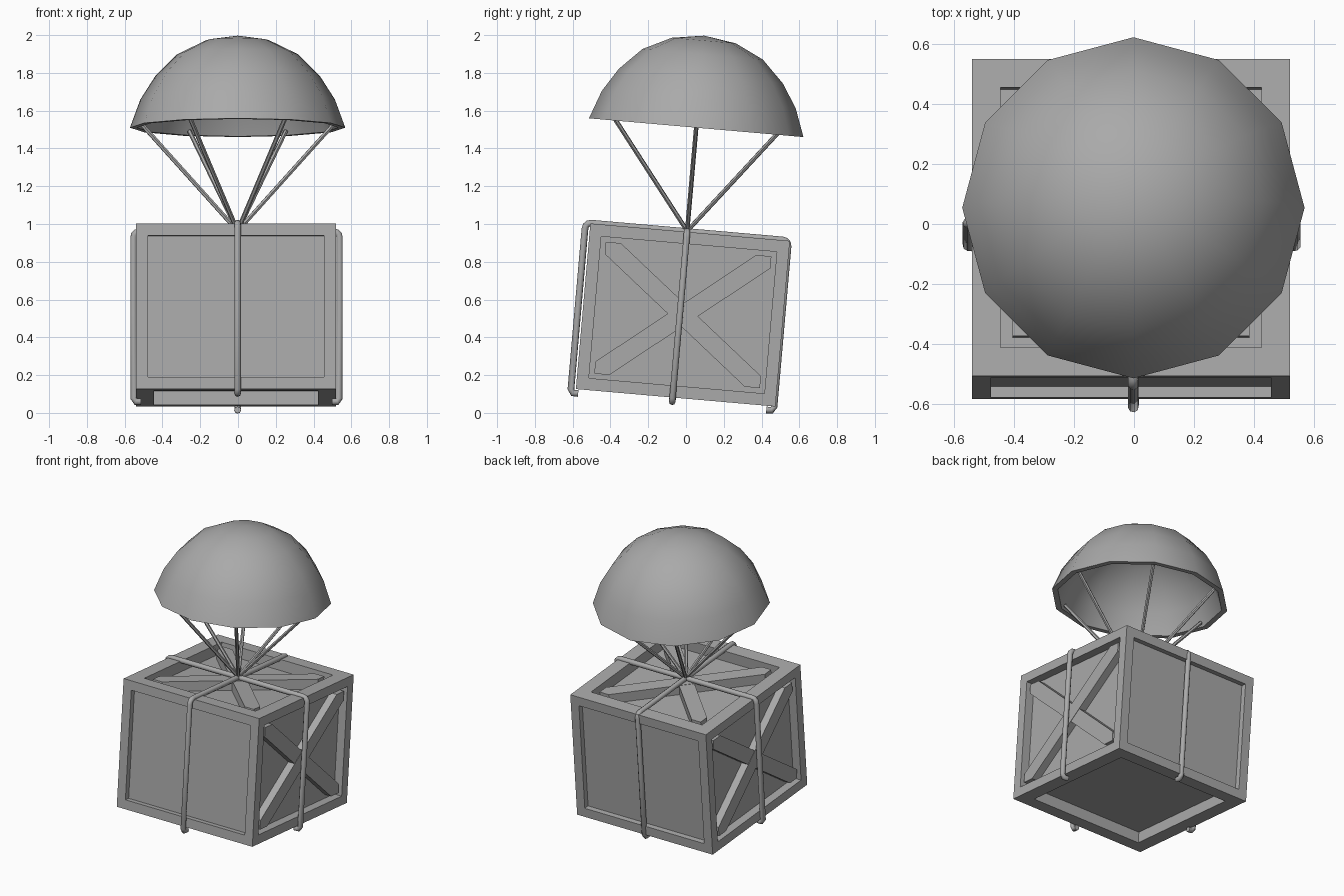
import bpy, bmesh, math
from mathutils import Matrix, Vector

if "Cube" in bpy.data.objects:
    bpy.data.objects.remove(bpy.data.objects["Cube"])

grey = bpy.data.materials.new("plain grey")
grey.diffuse_color = (0.4, 0.4, 0.4, 1)
grey.use_nodes = True
grey.node_tree.nodes["Principled BSDF"].inputs["Base Color"].default_value = grey.diffuse_color

# The whole drop leans back by five degrees
LEAN = Matrix.Translation((-0.01, -0.055, 0.08)) @ Matrix.Rotation(math.radians(-5), 4, 'X')
W, H = 0.53, 0.88            # crate half width and height
CX, CY = 0.008, -0.016       # axis of the ropes and canopy


def finish(bm, name, smooth=None):
    bmesh.ops.recalc_face_normals(bm, faces=bm.faces[:])
    me = bpy.data.meshes.new(name)
    bm.to_mesh(me)
    bm.free()
    me.materials.append(grey)
    ob = bpy.data.objects.new(name, me)
    bpy.context.collection.objects.link(ob)
    ob.matrix_world = LEAN
    if smooth:
        bpy.ops.object.select_all(action='DESELECT')
        ob.select_set(True)
        bpy.context.view_layer.objects.active = ob
        bpy.ops.object.shade_smooth_by_angle(angle=math.radians(smooth))
    return ob


def tube(bm, pts, r, sides=8):
    """Sweep a round section along a path, with capped ends."""
    pts = [Vector(p) for p in pts]
    rings = []
    side = None
    for i, p in enumerate(pts):
        t = (pts[min(i + 1, len(pts) - 1)] - pts[max(i - 1, 0)]).normalized()
        if side is None:
            side = t.orthogonal().normalized()
        side = (side - t * side.dot(t)).normalized()
        up = t.cross(side)
        rings.append([bm.verts.new(p + r * (math.cos(a) * side + math.sin(a) * up))
                      for a in (2 * math.pi * k / sides for k in range(sides))])
    for a, b in zip(rings, rings[1:]):
        for k in range(sides):
            bm.faces.new((a[k], a[(k + 1) % sides], b[(k + 1) % sides], b[k]))
    bm.faces.new(rings[0][::-1])
    bm.faces.new(rings[-1])


# Crate: a box with a framed recess in every face
bm = bmesh.new()
bmesh.ops.create_cube(bm, size=1, matrix=Matrix.Translation((0, 0, H / 2))
                      @ Matrix.Diagonal((2 * W, 2 * W, H, 1)))
bm.normal_update()
for f in bm.faces[:]:
    n = f.normal.copy()
    if abs(n.z) > 0.5:
        frame, depth = 0.135, 0.075
    elif abs(n.x) > 0.5:
        frame, depth = 0.09, 0.06
    else:
        frame, depth = 0.09, 0.037
    bmesh.ops.inset_individual(bm, faces=[f], thickness=frame)
    out = bmesh.ops.extrude_discrete_faces(bm, faces=[f])
    bmesh.ops.translate(bm, verts=out['faces'][0].verts[:], vec=-n * depth)
finish(bm, "crate")


# Crossed braces in the two sides and the top
def cross_brace(name, a, b, depth, place):
    w = 0.1
    diag = math.hypot(a, b)
    h, v = w / 2 * diag / b, w / 2 * diag / a
    outline = [(-a, -b), (-a + h, -b), (a, b - v), (a, b), (a - h, b), (-a, -b + v)]
    bm = bmesh.new()
    for s, top in ((1, -0.008), (-1, -0.01)):
        low = [bm.verts.new(place @ Vector((s * x, y, -depth))) for x, y in outline]
        high = [bm.verts.new(place @ Vector((s * x, y, top))) for x, y in outline]
        bm.faces.new(low)
        bm.faces.new(high)
        for i in range(6):
            j = (i + 1) % 6
            bm.faces.new((low[i], low[j], high[j], high[i]))
    finish(bm, name)


for name, s in (("right_brace", 1), ("left_brace", -1)):
    face = Matrix(((0, 0, s, s * W), (s, 0, 0, 0), (0, 1, 0, H / 2), (0, 0, 0, 1)))
    cross_brace(name, W - 0.09, H / 2 - 0.09, 0.06, face)
cross_brace("top_brace", W - 0.135, W - 0.135, 0.075, Matrix.Translation((0, 0, H)))


# Two ropes over the crate, hooked under its lower edges
def rope(name, half, along_x):
    prof = [(half - 0.04, -0.022), (half - 0.012, -0.022), (half, -0.005), (half, 0.45)]
    prof += [(half - 0.03 + 0.03 * math.cos(t), 0.852 + 0.03 * math.sin(t))
             for t in (math.radians(d) for d in (0, 30, 60, 90))]
    prof += [(0, 0.882)]
    prof += [(-u, z) for u, z in prof[-2::-1]]
    bm = bmesh.new()
    tube(bm, [(CX * 0.3 + u, CY, z) if along_x else (CX, CY + u, z) for u, z in prof], 0.018)
    finish(bm, name, 50)


rope("side_rope", 0.545, True)
rope("front_back_rope", 0.54, False)

# Canopy: twelve-sided dome shell with a thick rim
RIM = 1.434
profile = [(0.57, 0), (0.515, 0.15), (0.436, 0.274), (0.32, 0.39), (0.17, 0.463)]
N = 12
bm = bmesh.new()


def dome(scale, height):
    rings = [[bm.verts.new((CX + r * scale * math.sin(2 * math.pi * k / N),
                            CY + r * scale * math.cos(2 * math.pi * k / N),
                            RIM + z * height)) for k in range(N)] for r, z in profile]
    tip = bm.verts.new((CX, CY, RIM + 0.489 * height))
    for a, b in zip(rings, rings[1:]):
        for k in range(N):
            bm.faces.new((a[k], a[(k + 1) % N], b[(k + 1) % N], b[k]))
    for k in range(N):
        bm.faces.new((rings[-1][k], rings[-1][(k + 1) % N], tip))
    return rings[0]


outer, inner = dome(1, 1), dome(0.935, 0.935)
for k in range(N):
    j = (k + 1) % N
    bm.faces.new((outer[k], outer[j], inner[j], inner[k]))
finish(bm, "canopy", 40)

# Six lines from the knot on the lid to the canopy rim
bm = bmesh.new()
for k in range(6):
    a = math.radians(60 * k)
    tube(bm, [(CX, CY, 0.885), (CX + 0.51 * math.cos(a), CY + 0.51 * math.sin(a), RIM + 0.02)], 0.012, 6)
finish(bm, "canopy_lines", 50)
